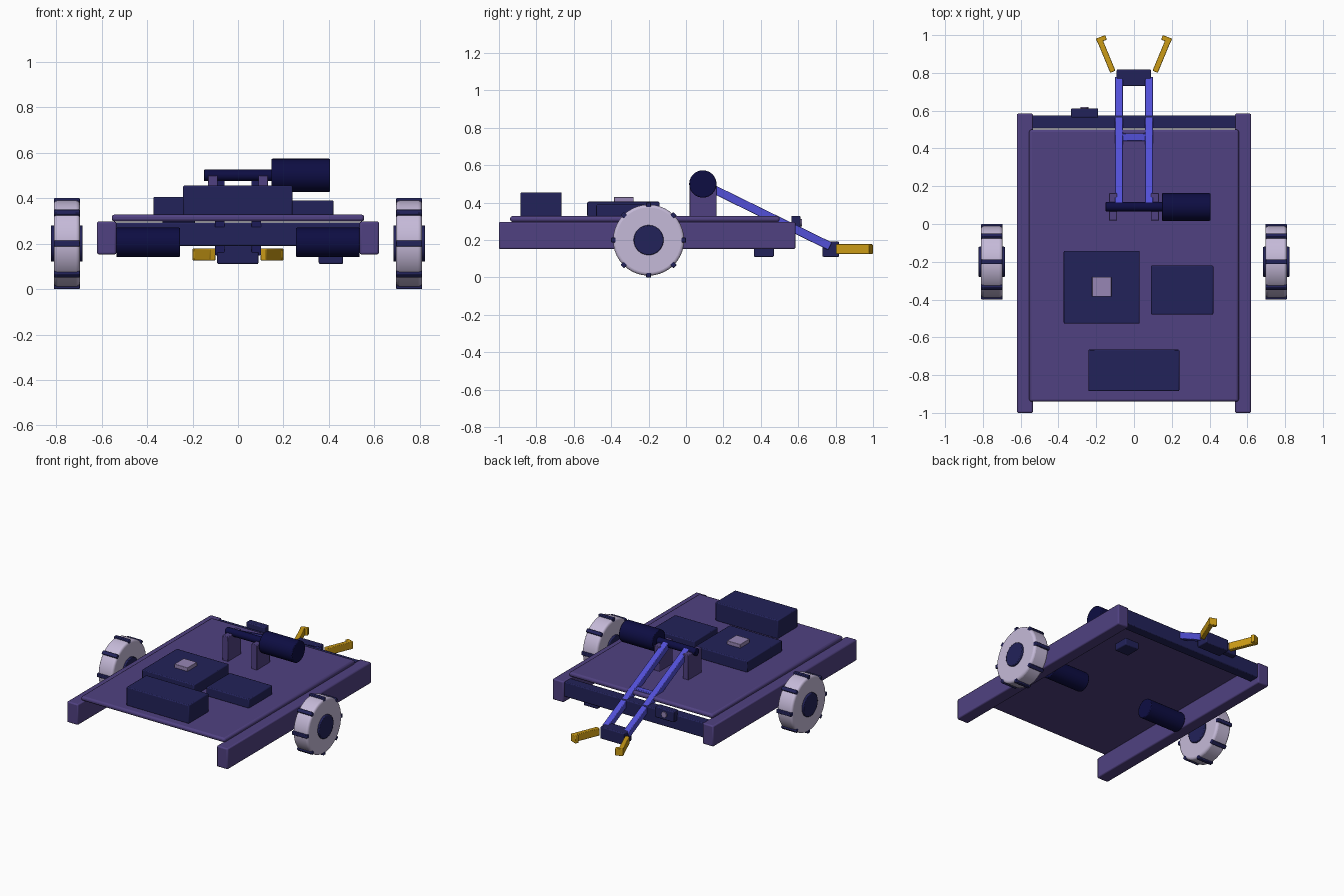
import bpy, bmesh, math
from mathutils import Vector, Matrix

cube = bpy.data.objects.get("Cube")
if cube:
    bpy.data.objects.remove(cube)


def material(name, r, g, b):
    m = bpy.data.materials.new(name)
    m.use_nodes = True
    m.diffuse_color = (r, g, b, 1)
    m.node_tree.nodes["Principled BSDF"].inputs["Base Color"].default_value = (r, g, b, 1)
    return m


PURPLE = material("purple frame", .08, .053, .22)
NAVY = material("navy housing", .016, .016, .1)
DARK = material("dark motor blue", .004, .004, .055)
BLUE = material("bright arm blue", .085, .08, .68)
GOLD = material("gold gripper", .6, .33, .008)
TYRE = material("pale lavender tyre", .56, .49, .69)
CHIP = material("lavender chip", .31, .24, .46)


def finish(name, bm, mat, bevel=0.0, segments=2):
    mesh = bpy.data.meshes.new(name)
    bm.to_mesh(mesh)
    bm.free()
    mesh.materials.append(mat)
    ob = bpy.data.objects.new(name, mesh)
    bpy.context.collection.objects.link(ob)
    if bevel:
        mod = ob.modifiers.new("soft edges", "BEVEL")
        mod.width, mod.segments = bevel, segments
        mod.limit_method = "ANGLE"
    bpy.ops.object.select_all(action="DESELECT")
    ob.select_set(True)
    bpy.context.view_layer.objects.active = ob
    bpy.ops.object.shade_smooth_by_angle(angle=math.radians(35))
    return ob


def box(name, x, y, z, mat, bevel=.006):
    """Box from (min, max) ranges along each axis."""
    bm = bmesh.new()
    bmesh.ops.create_cube(bm, size=1)
    bmesh.ops.scale(bm, vec=[r[1] - r[0] for r in (x, y, z)], verts=bm.verts)
    bmesh.ops.translate(bm, vec=[(r[0] + r[1]) / 2 for r in (x, y, z)], verts=bm.verts)
    return finish(name, bm, mat, bevel)


def beam(name, a, b, width, height, mat, bevel=.004):
    """Rectangular bar between two points."""
    a, b = Vector(a), Vector(b)
    d = b - a
    side = d.cross(Vector((0, 0, 1))).normalized()
    up = side.cross(d).normalized()
    rot = Matrix((side, d.normalized(), up)).transposed().to_4x4()
    bm = bmesh.new()
    bmesh.ops.create_cube(bm, size=1)
    bmesh.ops.scale(bm, vec=(width, d.length, height), verts=bm.verts)
    bmesh.ops.transform(bm, matrix=Matrix.Translation((a + b) / 2) @ rot, verts=bm.verts)
    return finish(name, bm, mat, bevel)


def rod(name, x, y, z, radius, mat, bevel=.005, segments=2, axis="Y"):
    """Cylinder lying along x, between two x values."""
    bm = bmesh.new()
    bmesh.ops.create_cone(bm, cap_ends=True, segments=40, radius1=radius,
                          radius2=radius, depth=x[1] - x[0])
    place = Matrix.Translation(((x[0] + x[1]) / 2, y, z)) @ Matrix.Rotation(math.pi / 2, 4, axis)
    bmesh.ops.transform(bm, matrix=place, verts=bm.verts)
    return finish(name, bm, mat, bevel, segments)


def span(s, near, far):
    return tuple(sorted((s * near, s * far)))


# Chassis
box("deck_plate", (-.555, .555), (-.94, .5), (.297, .328), PURPLE, .012)
box("back_crossbar", (-.54, .54), (.505, .575), (.19, .293), NAVY)

WHEEL_Y, WHEEL_Z = -.2, .2
for s, side in ((1, "left"), (-1, "right")):
    box(side + "_rail", span(s, .535, .62), (-1, .585), (.152, .297), PURPLE, .008)
    rod(side + "_drive_motor", span(s, .255, .535), WHEEL_Y, .205, .065, DARK)

    # Wheel with hub and eight tread lugs
    rod(side + "_tyre", span(s, .695, .81), WHEEL_Y, WHEEL_Z, .19, TYRE, .016, 4)
    rod(side + "_hub", span(s, .683, .823), WHEEL_Y, WHEEL_Z, .08, NAVY)
    bm = bmesh.new()
    for i in range(8):
        turn = Matrix.Rotation(i * math.tau / 8, 4, "X")
        place = Matrix.Translation((s * .7525, WHEEL_Y, WHEEL_Z)) @ turn
        place = place @ Matrix.Translation((0, 0, .186)) @ Matrix.Diagonal((.114, .026, .028, 1))
        bmesh.ops.create_cube(bm, size=1, matrix=place)
    finish(side + "_tread_lugs", bm, NAVY, .004)

    # Arm post, arm bar and finger
    box(side + "_arm_post", span(s, .09, .133), (.018, .163), (.32, .5), PURPLE, .004)
    beam(side + "_arm_bar", (s * .08, .09, .5), (s * .08, .77, .167), .042, .045, BLUE)
    beam(side + "_finger", (s * .112, .806, .152), (s * .184, .98, .152), .03, .052, GOLD)
    beam(side + "_finger_tip", (s * .197, .969, .152), (s * .148, .988, .152), .026, .052, GOLD)

# Equipment on the deck
box("battery", (-.242, .24), (-.885, -.665), (.325, .455), NAVY)
box("main_controller", (-.372, .03), (-.528, -.142), (.325, .405), NAVY)
box("controller_chip", (-.222, -.12), (-.385, -.28), (.4, .43), CHIP, .003)
box("motor_driver", (.09, .42), (-.48, -.22), (.325, .39), NAVY)

# Arm drive and gripper base
rod("arm_shaft", (-.15, .15), .092, .5, .025, DARK, .003)
rod("arm_motor", (.147, .405), .09, .5, .073, DARK)
box("arm_brace", (-.065, .065), (.44, .48), (.298, .338), BLUE, .004)
box("gripper_base", (-.092, .09), (.73, .818), (.11, .193), NAVY)

# Sensors
box("back_sensor", (-.333, -.19), (.563, .612), (.255, .33), NAVY)
bm = bmesh.new()
bmesh.ops.create_cone(bm, cap_ends=True, segments=24, radius1=.02, radius2=.02, depth=.02,
                      matrix=Matrix.Translation((-.262, .61, .293)) @ Matrix.Rotation(math.pi / 2, 4, "X"))
finish("sensor_lens", bm, CHIP)
box("underside_sensor", (.355, .462), (.363, .47), (.11, .16), NAVY)
